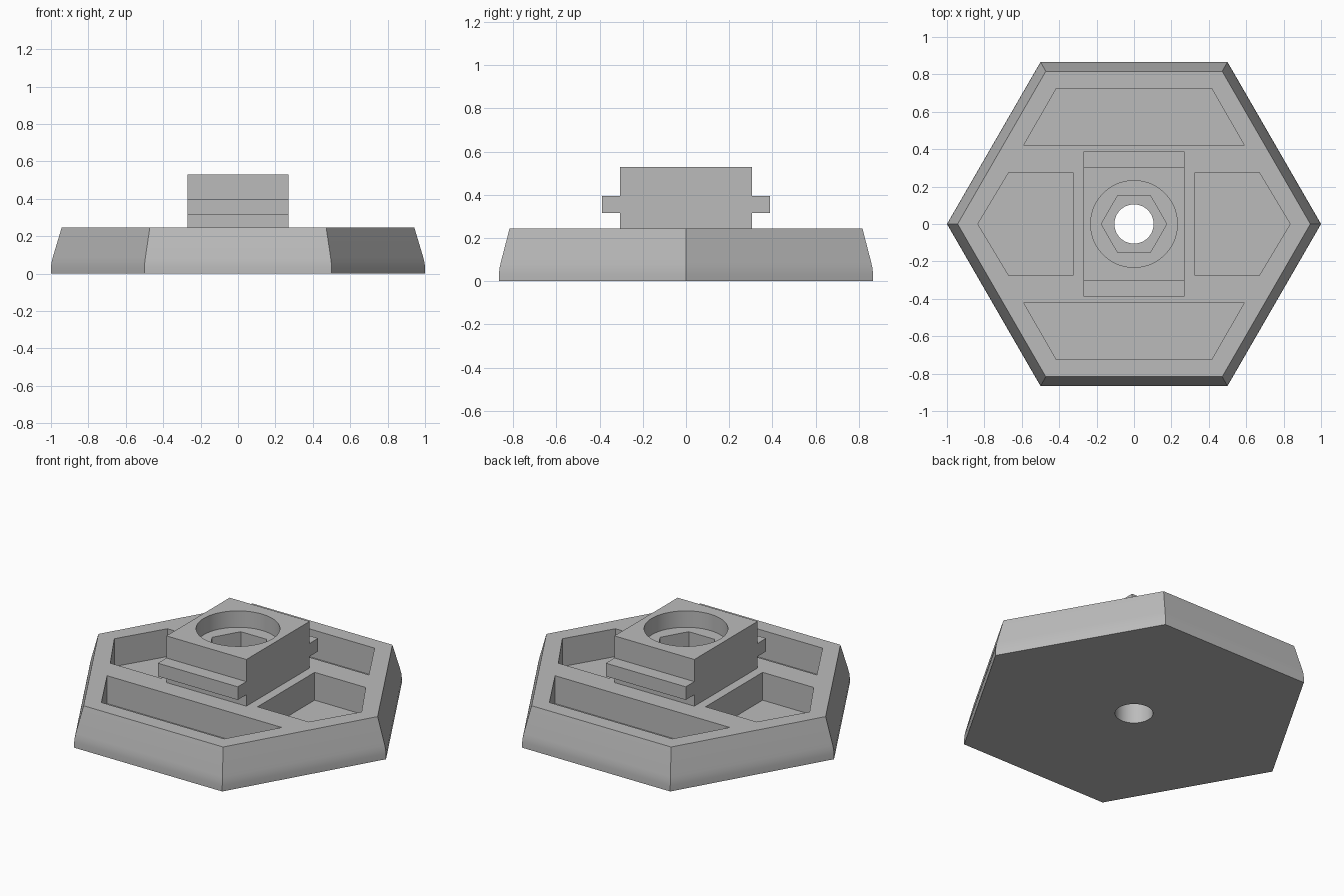
import bpy, bmesh, math

old = bpy.data.objects.get("Cube")
if old:
    bpy.data.objects.remove(old, do_unlink=True)

GREY = 0.5
TOP = 0.245
mat = bpy.data.materials.new("plain grey")
mat.use_nodes = True
mat.diffuse_color = (GREY, GREY, GREY, 1)
mat.node_tree.nodes["Principled BSDF"].inputs["Base Color"].default_value = (GREY, GREY, GREY, 1)


def ring(sides, radius):
    return [(radius * math.cos(math.tau * i / sides), radius * math.sin(math.tau * i / sides))
            for i in range(sides)]


def loft(name, rings):
    """Closed solid through rings of 3D points."""
    bm = bmesh.new()
    loops = [[bm.verts.new(p) for p in r] for r in rings]
    n = len(loops[0])
    bm.faces.new(loops[0])
    bm.faces.new(loops[-1])
    for a, b in zip(loops, loops[1:]):
        for i in range(n):
            j = (i + 1) % n
            bm.faces.new((a[i], a[j], b[j], b[i]))
    bmesh.ops.recalc_face_normals(bm, faces=bm.faces)
    mesh = bpy.data.meshes.new(name)
    bm.to_mesh(mesh)
    bm.free()
    mesh.materials.append(mat)
    obj = bpy.data.objects.new(name, mesh)
    bpy.context.collection.objects.link(obj)
    return obj


def prism(name, outline, z0, z1):
    return loft(name, [[(x, y, z) for x, y in outline] for z in (z0, z1)])


def cut(target, cutters):
    bpy.context.view_layer.objects.active = target
    for c in cutters:
        c.hide_render = True
        mod = target.modifiers.new("cut", "BOOLEAN")
        mod.operation = "DIFFERENCE"
        mod.solver = "EXACT"
        mod.object = c
        bpy.ops.object.modifier_apply(modifier=mod.name)


# Hexagonal base with a rounded, tapering side
side = [(1, 0), (1, 0.035), (0.997, 0.06), (0.991, 0.085), (0.943, TOP)]
base = loft("hex_base", [[(x, y, z) for x, y in ring(6, r)] for r, z in side])

# Central block with a flange on its front and back
half = [(0.305, TOP), (0.305, 0.315), (0.388, 0.315), (0.388, 0.395), (0.305, 0.395), (0.305, 0.53)]
section = half + [(-y, z) for y, z in reversed(half)]
block = loft("flanged_block", [[(x, y, z) for y, z in section] for x in (-0.27, 0.27)])

# Stepped bolt hole: round recess, hexagonal socket, through hole
recess = prism("recess_cutter", ring(64, 0.232), 0.43, 0.7)
socket = prism("socket_cutter", ring(6, 0.175), 0.22, 0.6)
hole = prism("hole_cutter", ring(48, 0.105), -0.2, 0.7)

# Four pockets around the block
pockets = []
for s in (-1, 1):
    long_outline = [(-0.59, 0.42), (0.59, 0.42), (0.415, 0.725), (-0.415, 0.725)]
    side_outline = [(0.325, -0.275), (0.67, -0.275), (0.835, 0), (0.67, 0.275), (0.325, 0.275)]
    for outline in (long_outline, side_outline):
        pockets.append(prism("pocket_cutter", [(s * x, s * y) for x, y in outline], 0.075, 0.4))

cut(base, pockets + [socket, hole])
cut(block, [recess, socket, hole])
for c in pockets + [recess, socket, hole]:
    bpy.data.objects.remove(c, do_unlink=True)

for obj in (base, block):
    bpy.ops.object.select_all(action="DESELECT")
    obj.select_set(True)
    bpy.context.view_layer.objects.active = obj
    bpy.ops.object.shade_smooth_by_angle(angle=math.radians(30))
